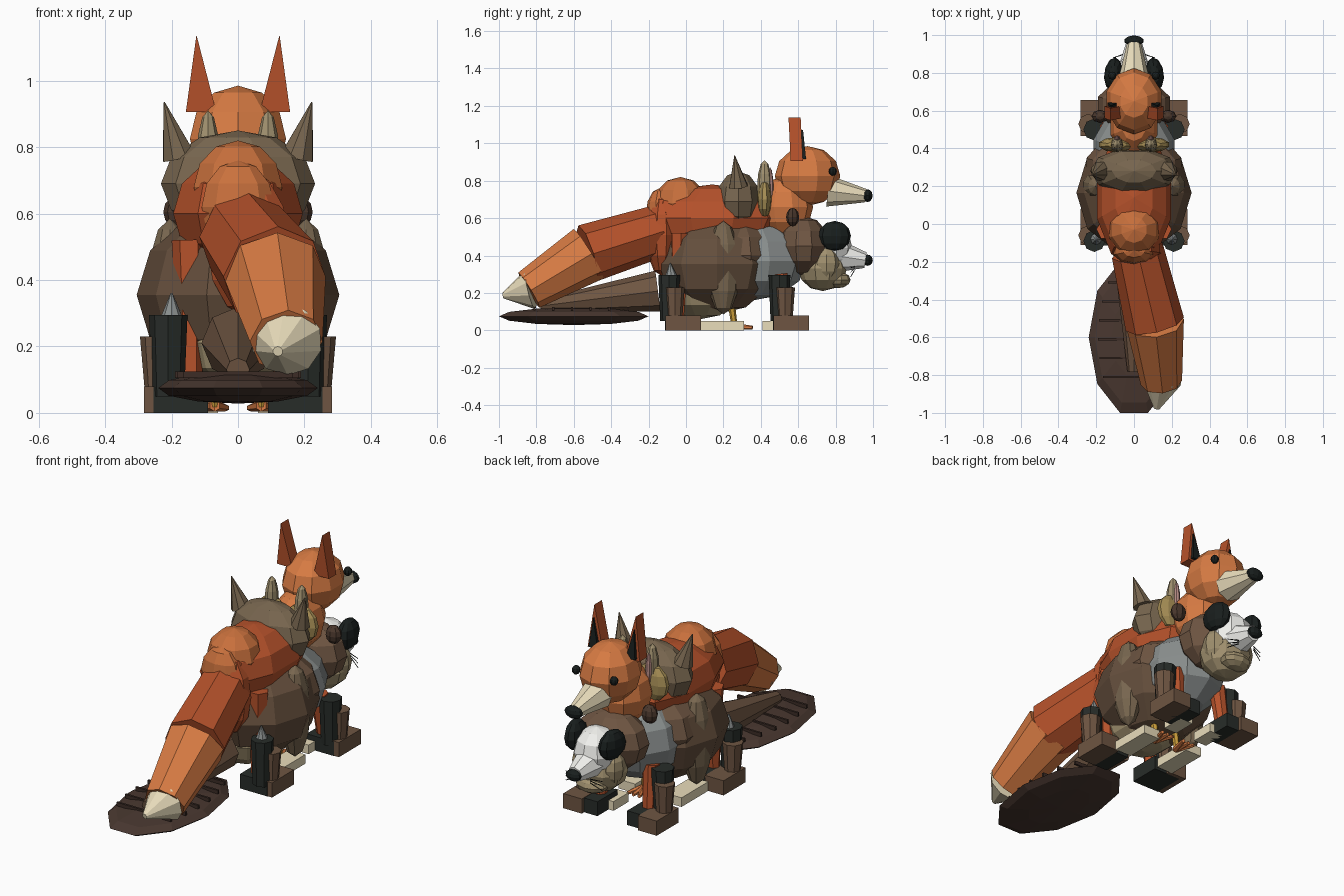
import bpy
from math import radians
from mathutils import Vector, Matrix

if "Cube" in bpy.data.objects:
    bpy.data.objects.remove(bpy.data.objects["Cube"])

MATS = {}


def paint(ob, hexcol):
    if hexcol not in MATS:
        rgb = [(int(hexcol[i:i + 2], 16) / 255) ** 2.2 for i in (0, 2, 4)]
        m = bpy.data.materials.new("colour_" + hexcol)
        m.diffuse_color = (*rgb, 1)
        m.use_nodes = True
        m.node_tree.nodes["Principled BSDF"].inputs["Base Color"].default_value = m.diffuse_color
        MATS[hexcol] = m
    ob.data.materials.append(MATS[hexcol])


def finish(name, col, matrix):
    ob = bpy.context.object
    ob.name = name
    ob.data.transform(matrix)
    ob.data.update()
    paint(ob, col)
    return ob


def blob(name, c, r, col, seg=10, rings=6, turn=0, spin=0):
    """Faceted ellipsoid; turn rotates it about z, spin shifts its facets."""
    bpy.ops.mesh.primitive_uv_sphere_add(segments=seg, ring_count=rings, radius=1)
    m = Matrix.Translation(c) @ Matrix.Rotation(radians(turn), 4, 'Z')
    return finish(name, col, m @ Matrix.Diagonal((*r, 1)) @ Matrix.Rotation(radians(spin), 4, 'Z'))


def taper(name, a, b, r1, r2, col, n=8):
    """Frustum from point a to point b."""
    a, b = Vector(a), Vector(b)
    bpy.ops.mesh.primitive_cone_add(vertices=n, radius1=r1, radius2=r2, depth=(b - a).length)
    q = (b - a).to_track_quat('Z', 'Y').to_matrix().to_4x4()
    return finish(name, col, Matrix.Translation((a + b) / 2) @ q)


def box(name, lo, hi, col):
    lo, hi = Vector(lo), Vector(hi)
    bpy.ops.mesh.primitive_cube_add(size=1)
    d = [abs(v) for v in hi - lo]
    return finish(name, col, Matrix.Translation((lo + hi) / 2) @ Matrix.Diagonal((*d, 1)))


def prism(name, xz, y0, y1, lean, col):
    """Triangle in xz, extruded along y, tip leaning backwards."""
    v = [(x, y + (lean if i == 2 else 0), z) for y in (y0, y1) for i, (x, z) in enumerate(xz)]
    f = [(0, 1, 2), (3, 5, 4), (0, 3, 4, 1), (1, 4, 5, 2), (2, 5, 3, 0)]
    me = bpy.data.meshes.new(name)
    me.from_pydata(v, [], f)
    ob = bpy.data.objects.new(name, me)
    bpy.context.collection.objects.link(ob)
    paint(ob, col)


ORANGE, RUST, BROWN, DARK = "D67A45", "B5532F", "6E5644", "2C302D"
CREAM, GREY, OLIVE, BLACK = "E9DCBA", "8A8F8E", "776650", "1F2423"
TAN = "A0906F"

# Stacked torsos
blob("main_body", (0, .165, .355), (.305, .325, .268), "65503F", spin=90)
blob("shoulders", (0, .28, .4), (.265, .22, .2), BROWN)
blob("grey_body", (0, .36, .37), (.225, .285, .21), GREY)
blob("belly", (0, .08, .21), (.19, .2, .15), TAN)
blob("upper_body", (0, .14, .6), (.205, .37, .18), RUST)
blob("hip", (0, -.03, .68), (.14, .14, .14), "C8703F")
blob("rump", (0, -.14, .62), (.115, .075, .14), "C8703F")
blob("haunch", (.03, -.13, .51), (.13, .085, .22), RUST)

# Bushy tail with pale tip
taper("tail_base", (.02, -.15, .53), (.11, -.53, .41), .14, .158, RUST)
taper("tail_middle", (.11, -.52, .41), (.145, -.84, .215), .155, .11, ORANGE)
taper("tail_tip", (.145, -.83, .22), (.12, -.978, .185), .11, .015, CREAM, 10)

# Flat paddle tail with ridges
blob("paddle_tail", (0, -.6, .075), (.24, .42, .047), "4A3A33", spin=90)
taper("paddle_root", (0, -.15, .21), (0, -.78, .13), .11, .035, BROWN)
for i in range(6):
    y = -.31 - .1 * i
    w = .19 * (1 - ((y + .6) / .42) ** 2) ** .5
    box("paddle_ridge", (-w, y - .006, .105), (w, y + .006, .125), "3E302A")

# Upper head and neck
blob("neck", (0, .52, .66), (.13, .16, .16), ORANGE)
blob("upper_head", (0, .65, .825), (.152, .175, .16), ORANGE)
taper("upper_snout", (0, .76, .745), (0, .96, .72), .084, .036, CREAM)
blob("upper_nose", (0, .97, .72), (.052, .028, .034), BLACK)

# Tufted middle head
blob("tufted_head", (0, .28, .69), (.232, .125, .16), OLIVE, spin=90)
taper("beak", (0, .42, .67), (0, .49, .64), .03, .003, "C79A3C", 6)

# Lower heads
blob("brown_head", (0, .63, .45), (.2, .14, .16), BROWN)
blob("pale_face", (0, .77, .44), (.12, .12, .125), "F2F2EE")
taper("lower_snout", (0, .79, .4), (0, .96, .375), .095, .042, "F2F2EE")
blob("lower_nose", (0, .97, .375), (.045, .029, .03), BLACK)
blob("jowls", (0, .73, .33), (.14, .13, .12), TAN)
blob("chin", (0, .81, .27), (.09, .07, .045), TAN)

for s in (-1, 1):
    # Upper head ears and eyes
    prism("tall_ear", [(s * .065, .905), (s * .157, .905), (s * .125, 1.138)], .56, .625, -.012, RUST)
    prism("inner_ear", [(s * .085, .915), (s * .14, .915), (s * .123, 1.07)], .6, .642, -.016, BLACK)
    blob("upper_eye", (s * .115, .785, .85), (.022, .022, .024), BLACK, 8)
    # Ear tufts, face discs and slim ears of the middle head
    taper("ear_tuft", (s * .178, .28, .77), (s * .222, .26, .935), .053, .002, OLIVE)
    blob("face_disc", (s * .09, .42, .7), (.1, .04, .1), "A58D56")
    blob("slim_ear", (s * .09, .42, .76), (.035, .04, .15), TAN, 8)
    blob("slim_ear_lining", (s * .09, .45, .76), (.018, .018, .11), "B58A84", 8)
    # Wings tucked against the torso
    blob("wing", (s * .205, .2, .335), (.075, .09, .25), OLIVE)
    # Lower head details
    blob("round_ear", (s * .18, .57, .605), (.045, .035, .05), "4B3A30", 8)
    blob("eye_patch", (s * .11, .795, .505), (.048, .088, .08), BLACK, turn=s * 8)
    blob("cheek", (s * .09, .75, .36), (.055, .07, .09), TAN, 8)
    for k in range(3):
        taper("whisker", (s * .05, .9, .34 - .01 * k),
              (s * .11, .88, .335 - .025 * k), .003, .002, BLACK, 4)
    # Legs and block feet
    for y, t in ((-.06, "rear"), (.53, "front")):
        taper(t + "_leg", (s * .24, y, .06), (s * .242, y, .23), .04, .053, BROWN)
        taper(t + "_inner_leg", (s * .21, y - .03, .05), (s * .21, y - .03, .295), .048, .058, DARK)
        f = -.11 if t == "rear" else .467
        box(t + "_foot", (s * .17, f, 0), (s * .283, f + .19, .08), BROWN)
        box(t + "_inner_foot", (s * .09, f - .003, 0), (s * .255, f + .17, .078), DARK)
    taper("hind_stub", (s * .2, -.08, .29), (s * .2, -.085, .36), .032, .003, GREY)
    taper("slim_front_leg", (s * .15, .535, .03), (s * .14, .5, .3), .035, .045, RUST)
    taper("slim_hind_leg", (s * .14, -.04, .04), (s * .145, -.03, .52), .03, .055, RUST, 6)
    # Pale paws and clawed feet underneath
    box("pale_hind_paw", (s * .09, .08, 0), (s * .19, .31, .05), CREAM)
    box("pale_front_paw", (s * .06, .41, 0), (s * .14, .54, .05), CREAM)
    taper("claw_leg", (s * .07, .26, .02), (s * .07, .24, .16), .016, .02, "C79A3C", 6)
    for dx in (-.035, 0, .035):
        taper("toe", (s * .07, .25, .022), (s * .07 + dx, .355, .015), .018, .01, ORANGE, 6)
